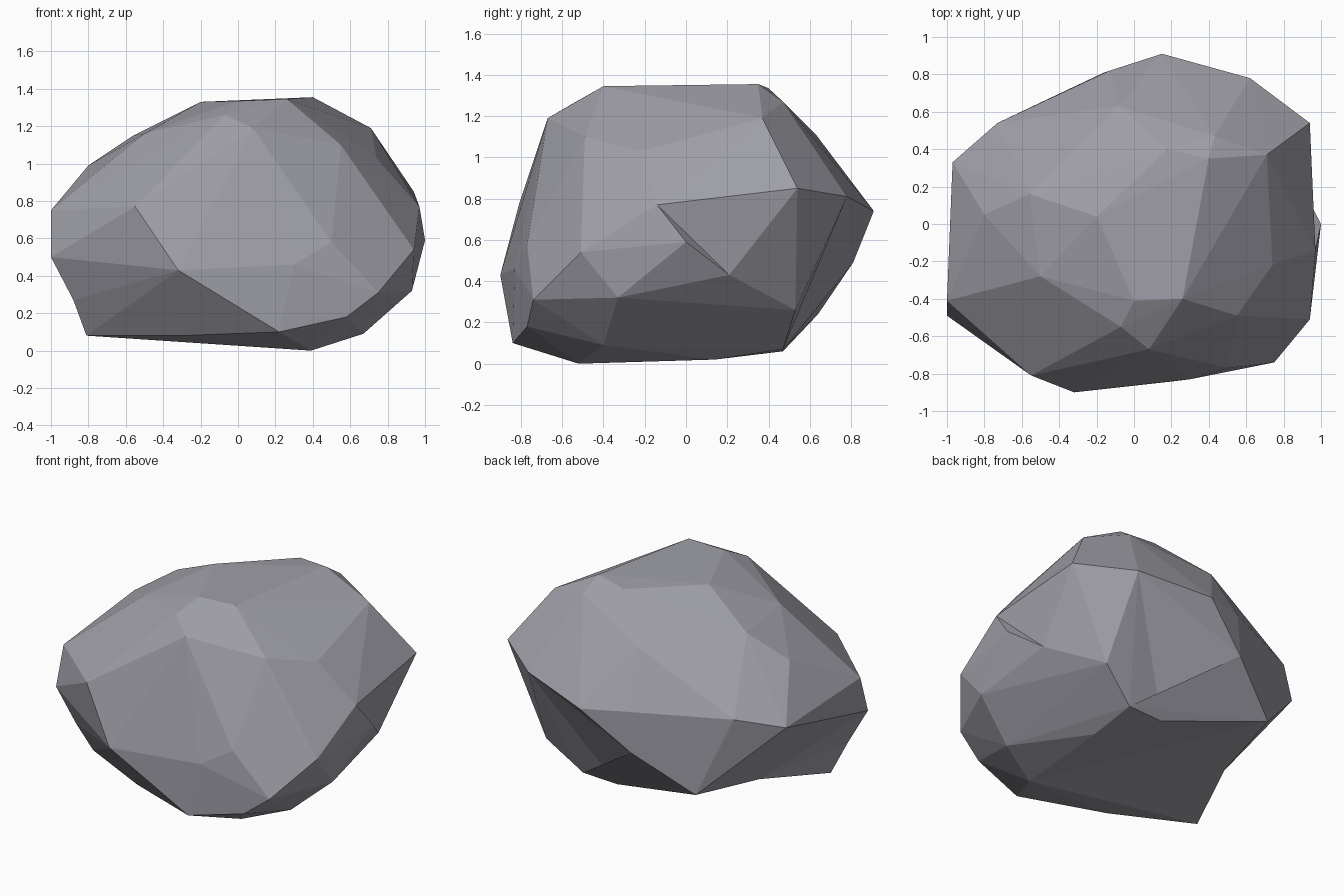
import bpy
import bmesh

# Remove the default cube only
default_cube = bpy.data.objects.get("Cube")
if default_cube:
    bpy.data.objects.remove(default_cube, do_unlink=True)


def make_material(name, colour):
    """Plain matte material with one flat colour."""
    material = bpy.data.materials.new(name)
    material.use_nodes = True
    material.diffuse_color = colour
    shader = material.node_tree.nodes["Principled BSDF"]
    shader.inputs["Base Color"].default_value = colour
    shader.inputs["Roughness"].default_value = 1
    return material


def refold(bm, verts, loop):
    """Replace the facets inside a loop of corners by a fan from its first."""
    corners = [verts.setdefault(c, None) or bm.verts.new(c) for c in loop]
    verts.update(zip(loop, corners))
    inside = [f for f in bm.faces if all(v in corners for v in f.verts)]
    bmesh.ops.delete(bm, geom=inside, context="FACES_ONLY")
    for second, third in zip(corners[1:], corners[2:]):
        bm.faces.new((corners[0], second, third))


def make_boulder(name, corner_rings, folds, material):
    """Wrap facets around the rings, then fold in the hollows."""
    bm = bmesh.new()
    verts = {c: bm.verts.new(c) for ring in corner_rings for c in ring}
    bmesh.ops.convex_hull(bm, input=bm.verts[:])
    for loop in folds:
        refold(bm, verts, loop)
    # Clear inner corners and edges that carry no facet
    loose_edges = [e for e in bm.edges if not e.link_faces]
    bmesh.ops.delete(bm, geom=loose_edges, context="EDGES")
    loose_verts = [v for v in bm.verts if not v.link_faces]
    bmesh.ops.delete(bm, geom=loose_verts, context="VERTS")
    bmesh.ops.recalc_face_normals(bm, faces=bm.faces[:])
    for face in bm.faces:
        face.smooth = False
    mesh = bpy.data.meshes.new(name)
    bm.to_mesh(mesh)
    bm.free()
    mesh.materials.append(material)
    obj = bpy.data.objects.new(name, mesh)
    bpy.context.collection.objects.link(obj)
    return obj


# Flat top of the boulder
crown = [
    (-.2, .04, 1.33), (0, -.41, 1.335), (.26, -.4, 1.345), (.4, .35, 1.355),
    (.18, .4, 1.335), (.43, .47, 1.27), (-.07, -.55, 1.26), (.08, -.67, 1.19),
]

# Sloping facets below the crown
shoulder = [
    (.71, .37, 1.19), (.55, -.49, 1.1), (.74, -.22, 1.03), (-.56, .16, 1.15),
    (-.5, -.28, 1.16), (-.8, .05, .99), (-.08, .63, 1.11),
]

# Corners shared between the rings and the folded hollows
left_brow, left_tip, left_front = (.97, -.14, .77), (1, 0, .59), (.94, .54, .85)
left_dent, left_foot = (.89, .21, .43), (.66, .53, .26)
back_brow, back_tip, back_chin = (.62, .78, .81), (.15, .91, .74), (-.16, .81, .49)
right_brow, right_tip = (-.97, .33, .69), (-1, -.49, .5)
right_cheek, back_heel = (-.88, -.45, .27), (-.52, .64, .24)
right_foot, front_keel = (-.81, -.37, .08), (-.31, -.62, .08)
front_foot, low_point = (.22, -.84, .1), (.39, -.52, 0)
low_middle, low_left, low_back = (.43, .14, .02), (.43, .47, .07), (.18, .47, .06)
under_hollow = (-.62, .11, .17)

# Widest part, all the way round
upper_belt = [
    (-1, -.41, .75), (-.55, -.81, .77), (.5, -.77, .58), (.94, -.51, .54),
    left_brow, left_tip, left_front, back_brow, back_tip,
    (-.13, .82, .76), (-.73, .54, .76), right_brow,
]

# Undercut sides
lower_belt = [
    right_tip, (-.32, -.9, .43), (.3, -.83, .46), (.75, -.74, .31),
    (.93, -.33, .32), left_dent, left_foot, back_chin, back_heel, right_cheek,
]

# Underside
base = [
    front_foot, (.58, -.77, .18), (.67, -.4, .09), low_point, low_middle,
    low_left, low_back, front_keel, right_foot,
]

# Hollows: left dent, back undercut, right undercut, underside
folds = [
    [left_brow, left_tip, left_dent, left_front],
    [back_brow, back_tip, back_chin, low_back, low_left, left_foot],
    [under_hollow, back_heel, right_brow, right_tip, right_cheek, right_foot],
    [low_point, low_middle, low_back, back_heel, under_hollow, right_foot,
     front_keel, front_foot],
]

stone = make_material("stone grey", (.35, .345, .39, 1))
make_boulder("boulder", [crown, shoulder, upper_belt, lower_belt, base], folds, stone)
